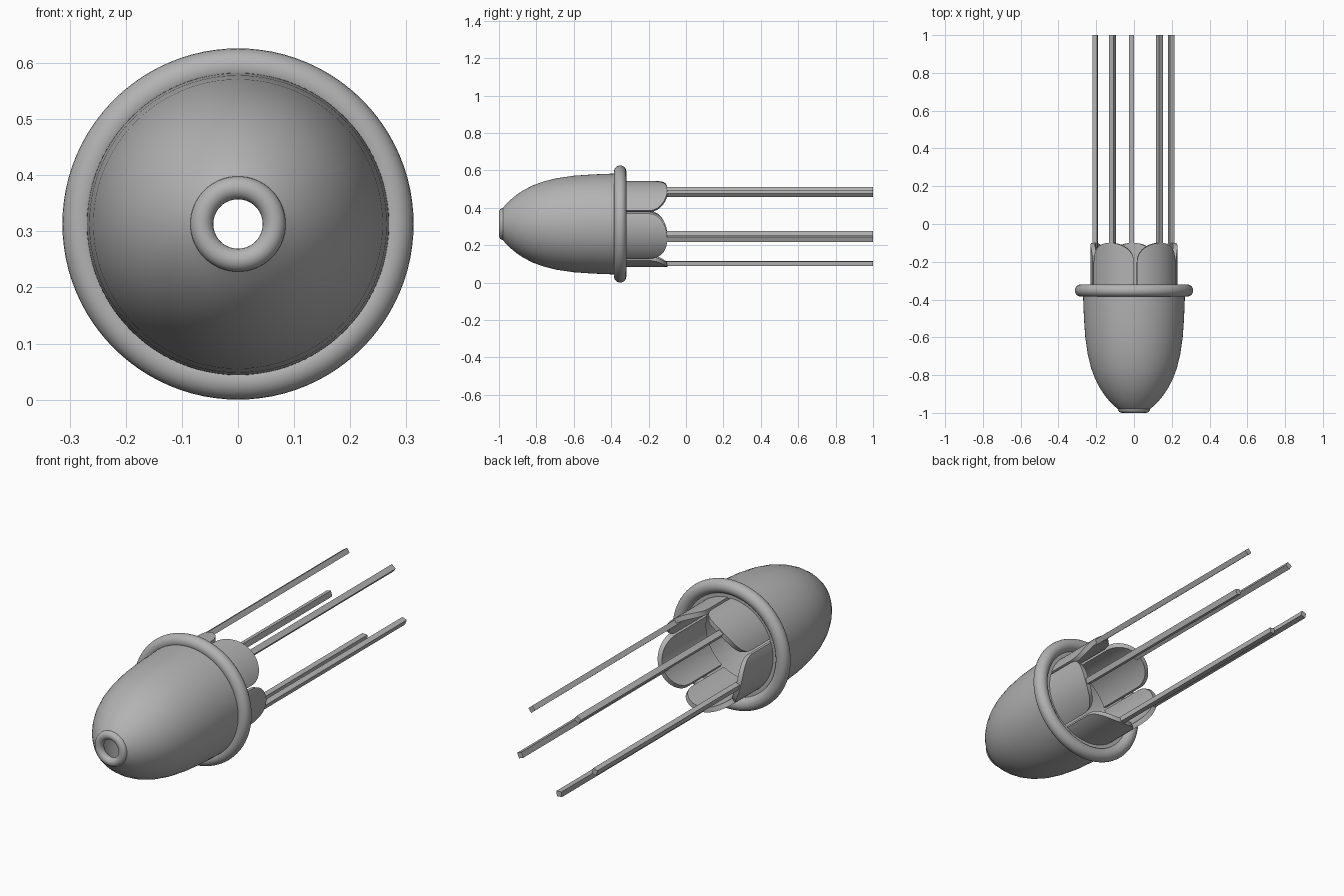
import bpy, bmesh, math
from math import sin, cos, pi, radians

if "Cube" in bpy.data.objects:
    bpy.data.objects.remove(bpy.data.objects["Cube"])

CZ = 0.313          # height of the long axis, which runs along y
COUNT = 5           # petals and rods around the axis

grey = bpy.data.materials.new("grey")
grey.diffuse_color = (0.45, 0.45, 0.45, 1)
grey.use_nodes = True
grey.node_tree.nodes["Principled BSDF"].inputs["Base Color"].default_value = grey.diffuse_color


def polar(r, angle, y):
    return (r * cos(angle), y, CZ + r * sin(angle))


def finish(name, bm, smooth=True):
    bmesh.ops.recalc_face_normals(bm, faces=bm.faces[:])
    mesh = bpy.data.meshes.new(name)
    bm.to_mesh(mesh)
    bm.free()
    mesh.materials.append(grey)
    obj = bpy.data.objects.new(name, mesh)
    bpy.context.collection.objects.link(obj)
    if smooth:
        bpy.ops.object.select_all(action='DESELECT')
        obj.select_set(True)
        bpy.context.view_layer.objects.active = obj
        bpy.ops.object.shade_smooth_by_angle(angle=radians(35))
    return obj


def lathe(name, profile, steps=96):
    """Spin a closed (y, radius) profile around the long axis."""
    bm = bmesh.new()
    rings = [[bm.verts.new(polar(r, 2 * pi * i / steps, y)) for y, r in profile]
             for i in range(steps)]
    n = len(profile)
    for i in range(steps):
        a, b = rings[i], rings[(i + 1) % steps]
        for j in range(n):
            k = (j + 1) % n
            bm.faces.new((a[j], a[k], b[k], b[j]))
    return finish(name, bm)


def torus(name, y, major, minor):
    lathe(name, [(y + minor * cos(2 * pi * k / 24), major + minor * sin(2 * pi * k / 24))
                 for k in range(24)])


# Hollow bullet-shaped shell, open at both ends
outer = [(-0.985, 0.078), (-0.965, 0.103), (-0.94, 0.128), (-0.91, 0.153),
         (-0.87, 0.180), (-0.82, 0.206), (-0.76, 0.228), (-0.69, 0.245),
         (-0.60, 0.258), (-0.50, 0.265), (-0.40, 0.269), (-0.345, 0.270)]
inner = [(-0.345, 0.226), (-0.50, 0.224), (-0.62, 0.216), (-0.72, 0.200),
         (-0.80, 0.176), (-0.87, 0.143), (-0.92, 0.108), (-0.96, 0.062)]
lathe("shell", outer + inner)

# Rounded rim and the small ring around the nose hole
torus("rim", -0.352, 0.280, 0.033)
torus("nose_ring", -0.979, 0.0645, 0.0205)


# Curved petals with rounded ends
def petal(index):
    centre = radians(-92 + index * 360 / COUNT)
    half, steps = radians(34), 32
    bm = bmesh.new()
    columns = []
    for i in range(steps + 1):
        phi = -pi / 2 + pi * i / steps
        angle = centre + half * sin(phi)
        end = -0.205 + 0.105 * cos(phi) ** 0.9 if abs(phi) < 1.57 else -0.205
        columns.append([[bm.verts.new(polar(r, angle, y)) for y in (-0.45, end)]
                        for r in (0.206, 0.230)])
    for a, b in zip(columns, columns[1:]):
        (ai0, ai1), (ao0, ao1) = a
        (bi0, bi1), (bo0, bo1) = b
        for face in ((ai0, ai1, bi1, bi0), (ao0, bo0, bo1, ao1),
                     (ai1, ao1, bo1, bi1), (ai0, bi0, bo0, ao0)):
            bm.faces.new(face)
    for (i0, i1), (o0, o1) in (columns[0], columns[-1]):
        bm.faces.new((i0, o0, o1, i1))
    finish("petal_%d" % (index + 1), bm)


# Long square rods fixed to the petal tips
def rod(index):
    angle = radians(-93.65 + index * 360 / COUNT)
    bm = bmesh.new()
    bmesh.ops.create_cube(bm, size=1)
    for v in bm.verts:
        radial, side = 0.212 + 0.025 * v.co.x, 0.027 * v.co.z
        y = 1.0 if v.co.y > 0 else -0.125
        v.co = (radial * cos(angle) - side * sin(angle), y,
                CZ + radial * sin(angle) + side * cos(angle))
    finish("rod_%d" % (index + 1), bm, smooth=False)


for n in range(COUNT):
    petal(n)
    rod(n)
